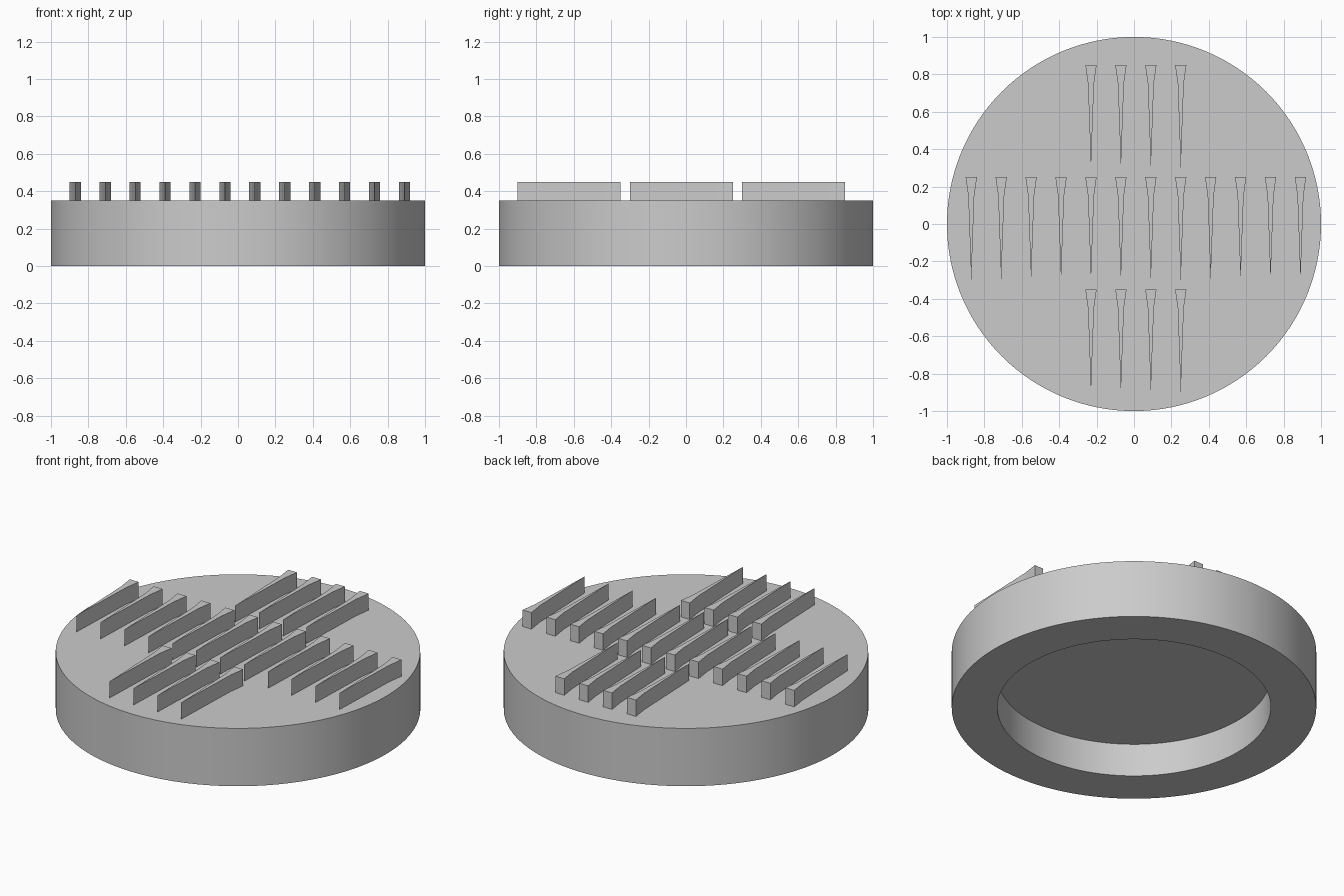
import bpy
import bmesh
import math

cube = bpy.data.objects.get("Cube")
if cube:
    bpy.data.objects.remove(cube, do_unlink=True)

# Single plain grey
grey = bpy.data.materials.new("plain grey")
grey.use_nodes = True
colour = (0.6, 0.6, 0.6, 1)
grey.diffuse_color = colour
for node in grey.node_tree.nodes:
    if node.type == 'BSDF_PRINCIPLED':
        node.inputs["Base Color"].default_value = colour


def make_object(name, bm):
    bmesh.ops.recalc_face_normals(bm, faces=bm.faces)
    mesh = bpy.data.meshes.new(name)
    bm.to_mesh(mesh)
    bm.free()
    mesh.materials.append(grey)
    obj = bpy.data.objects.new(name, mesh)
    bpy.context.collection.objects.link(obj)
    return obj


# Round base: turned profile with a recess underneath
BASE_TOP = 0.35
profile = [(0, 0.2), (0.75, 0.2), (0.75, 0), (1, 0), (1, BASE_TOP), (0, BASE_TOP)]
bm = bmesh.new()
verts = [bm.verts.new((r, 0, z)) for r, z in profile]
edges = [bm.edges.new(pair) for pair in zip(verts, verts[1:])]
bmesh.ops.spin(bm, geom=verts + edges, cent=(0, 0, 0), axis=(0, 0, 1),
               angle=math.tau, steps=128, use_merge=False)
bmesh.ops.remove_doubles(bm, verts=bm.verts, dist=0.0005)
base = make_object("round_base", bm)
bpy.ops.object.select_all(action='DESELECT')
base.select_set(True)
bpy.context.view_layer.objects.active = base
bpy.ops.object.shade_smooth_by_angle(angle=math.radians(30))

# Fin: flared head at the back, tapering to a sharp front tip
FIN_HEIGHT = 0.1
half = [(0.03, 0.25), (0.016, 0.15)]
outline = half + [(0, -0.3)] + [(-x, y) for x, y in reversed(half)]
bm = bmesh.new()
face = bm.faces.new([bm.verts.new((x, y, 0)) for x, y in outline])
top = bmesh.ops.extrude_face_region(bm, geom=[face], use_keep_orig=True)["geom"]
bmesh.ops.translate(bm, vec=(0, 0, FIN_HEIGHT),
                    verts=[v for v in top if isinstance(v, bmesh.types.BMVert)])
fin = make_object("fin", bm)
fin_mesh = fin.data
bpy.data.objects.remove(fin)

# Three rows in a cross: a full middle row, short front and back rows
FIRST_X, SPACING = -0.87, 0.16
rows = {"front": (-0.6, range(4, 8)), "middle": (0, range(12)), "back": (0.6, range(4, 8))}
for row, (y, columns) in rows.items():
    for i in columns:
        obj = bpy.data.objects.new(f"{row}_fin_{i + 1}", fin_mesh)
        obj.location = (FIRST_X + i * SPACING, y, BASE_TOP)
        bpy.context.collection.objects.link(obj)
